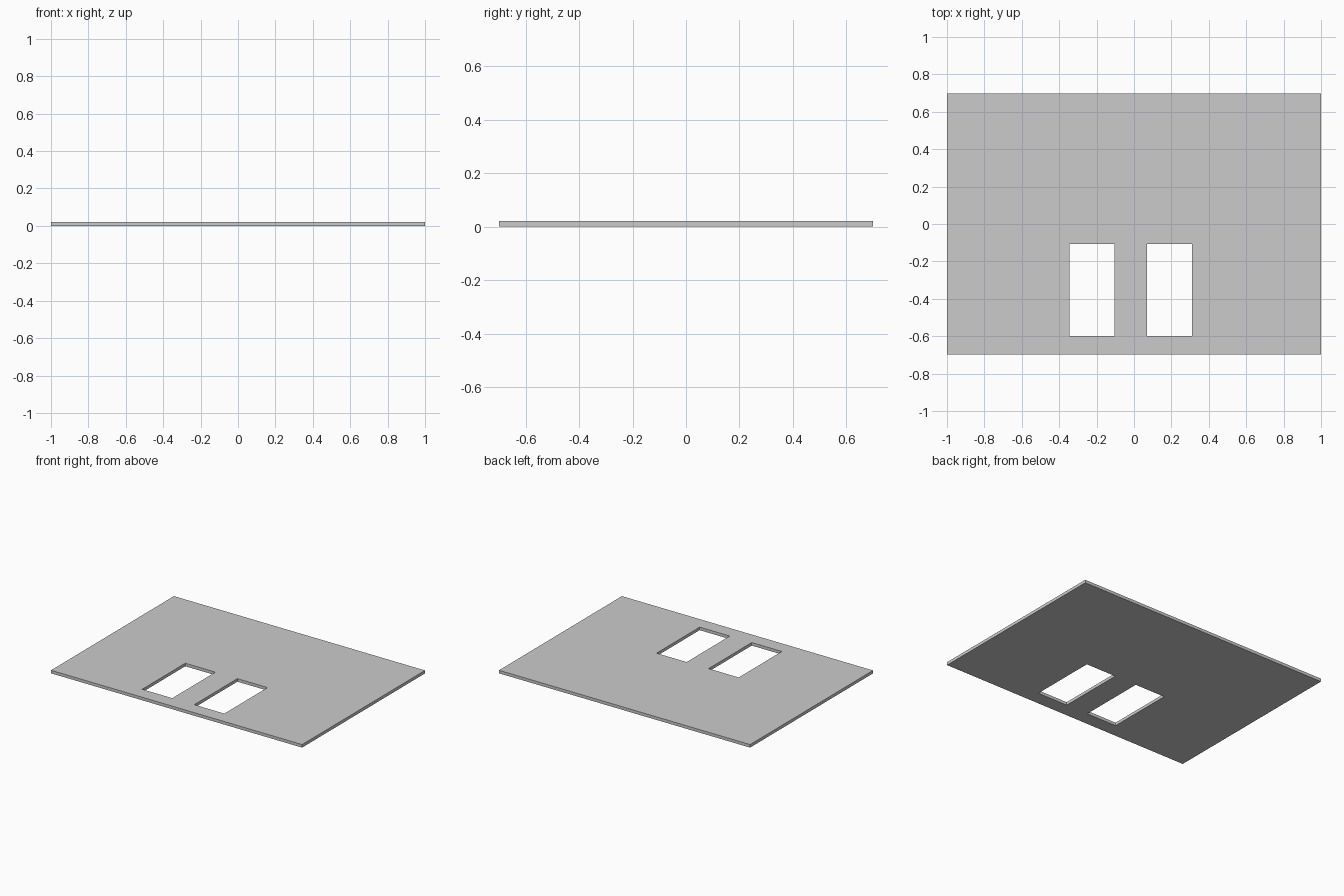
import bpy, bmesh

if "Cube" in bpy.data.objects:
    bpy.data.objects.remove(bpy.data.objects["Cube"])

THICKNESS = 0.022
XS = [-1.0, -0.345, -0.105, 0.07, 0.31, 1.0]   # plate edges and opening sides
YS = [-0.699, -0.598, -0.107, 0.699]
OPENINGS = {(1, 1), (3, 1)}                    # grid cells left open

# Flat panel laid out as a grid with two cells left out
bm = bmesh.new()
grid = [[bm.verts.new((x, y, 0)) for y in YS] for x in XS]
for i in range(len(XS) - 1):
    for j in range(len(YS) - 1):
        if (i, j) not in OPENINGS:
            bm.faces.new((grid[i][j], grid[i + 1][j],
                          grid[i + 1][j + 1], grid[i][j + 1]))

# Thickness, including the walls of the openings
ext = bmesh.ops.extrude_face_region(bm, geom=bm.faces[:], use_keep_orig=True)
top = [v for v in ext["geom"] if isinstance(v, bmesh.types.BMVert)]
bmesh.ops.translate(bm, verts=top, vec=(0, 0, THICKNESS))
bmesh.ops.recalc_face_normals(bm, faces=bm.faces[:])

mesh = bpy.data.meshes.new("panel_with_openings")
bm.to_mesh(mesh)
bm.free()
panel = bpy.data.objects.new("panel_with_openings", mesh)
bpy.context.collection.objects.link(panel)
